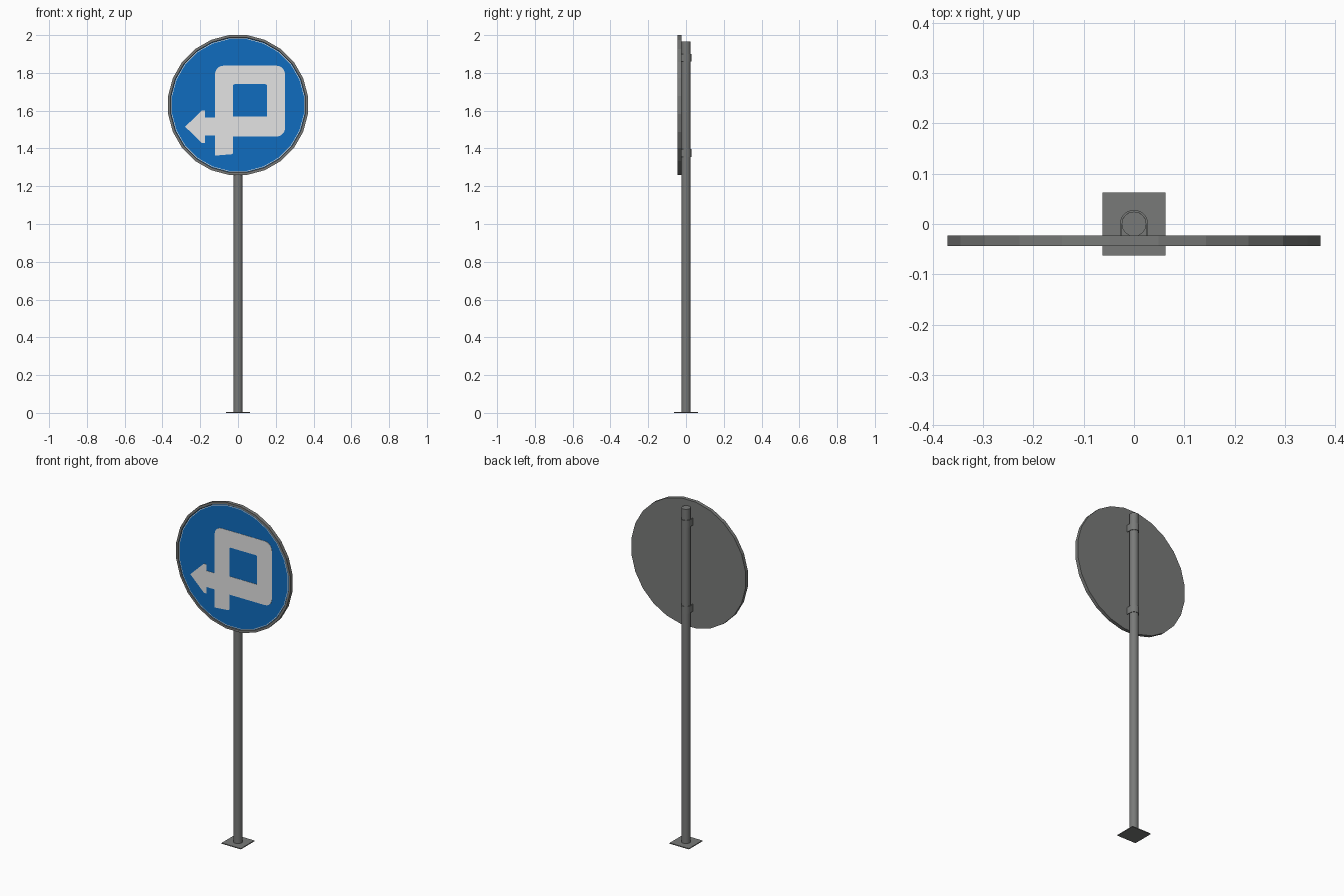
import bpy, bmesh, math

if "Cube" in bpy.data.objects:
    bpy.data.objects.remove(bpy.data.objects["Cube"])

def material(name, rgb):
    m = bpy.data.materials.new(name)
    m.diffuse_color = (*rgb, 1)
    m.use_nodes = True
    m.node_tree.nodes["Principled BSDF"].inputs["Base Color"].default_value = m.diffuse_color
    return m

STEEL = material("grey steel", (0.19, 0.195, 0.19))
BLUE = material("sign blue", (0.005, 0.15, 0.52))
WHITE = material("sign white", (0.77, 0.77, 0.77))

def finish(bm, name, mats):
    bmesh.ops.recalc_face_normals(bm, faces=bm.faces)
    me = bpy.data.meshes.new(name)
    bm.to_mesh(me)
    bm.free()
    for m in mats:
        me.materials.append(m)
    ob = bpy.data.objects.new(name, me)
    bpy.context.collection.objects.link(ob)
    return ob

def smooth(ob):
    bpy.ops.object.select_all(action='DESELECT')
    ob.select_set(True)
    bpy.context.view_layer.objects.active = ob
    bpy.ops.object.shade_smooth_by_angle(angle=math.radians(35))

CZ, SIDES = 1.63, 24

# Round sign panel: lathe of (radius, y, material of the band leading to it)
def sign_panel():
    profile = [(0.37, -0.023, 0), (0.37, -0.044, 0), (0.357, -0.044, 0),
               (0.355, -0.041, 0), (0.352, -0.041, 0), (0.349, -0.041, 2)]
    bm = bmesh.new()
    rings = []
    for r, y, _ in profile:
        r /= math.cos(math.pi / SIDES)
        angles = [(i + 0.5) * math.tau / SIDES for i in range(SIDES)]
        rings.append([bm.verts.new((r * math.cos(a), y, CZ + r * math.sin(a))) for a in angles])
    for k in range(1, len(rings)):
        a, b = rings[k - 1], rings[k]
        # the thin band outside the white line is blue
        mat = 1 if k == 4 else profile[k][2]
        for i in range(SIDES):
            j = (i + 1) % SIDES
            bm.faces.new((a[i], a[j], b[j], b[i])).material_index = mat
    bm.faces.new(rings[0])
    bm.faces.new(rings[-1]).material_index = 1
    return finish(bm, "sign_panel", [STEEL, BLUE, WHITE])

sign_panel()

# Arrow symbol: outline with rounded corners and a square hole, as a thin plate
def rounded(points):
    out = []
    n = len(points)
    for i, (x, z, r) in enumerate(points):
        if r == 0:
            out.append((x, z))
            continue
        ends = []
        for q in (points[i - 1], points[(i + 1) % n]):
            d = math.hypot(q[0] - x, q[1] - z)
            ends.append((x + (q[0] - x) * r / d, z + (q[1] - z) * r / d))
        (ax, az), (bx, bz) = ends
        cx, cz = ax + bx - x, az + bz - z
        for k in range(6):
            t = k / 5 * math.pi / 2
            s, c = math.sin(t), math.cos(t)
            out.append((cx + (ax - cx) * c + (bx - cx) * s, cz + (az - cz) * c + (bz - cz) * s))
    return out

outline = [(-0.122, 1.838, 0.045), (0.249, 1.838, 0.045), (0.249, 1.463, 0.045),
           (-0.026, 1.463, 0), (-0.026, 1.37, 0.01), (-0.122, 1.362, 0),
           (-0.122, 1.468, 0), (-0.175, 1.468, 0), (-0.175, 1.43, 0), (-0.192, 1.43, 0),
           (-0.28, 1.515, 0),
           (-0.192, 1.60, 0), (-0.175, 1.60, 0), (-0.175, 1.563, 0), (-0.122, 1.563, 0)]
hole = [(-0.026, 1.74, 0.008), (0.153, 1.74, 0.008), (0.153, 1.57, 0), (-0.026, 1.57, 0)]

cu = bpy.data.curves.new("symbol_outline", 'CURVE')
cu.dimensions, cu.fill_mode, cu.extrude = '2D', 'BOTH', 0.0008
for pts in (rounded(outline), rounded(hole)):
    sp = cu.splines.new('POLY')
    sp.points.add(len(pts) - 1)
    for p, (x, z) in zip(sp.points, pts):
        p.co = (x, z, 0, 1)
    sp.use_cyclic_u = True
tmp = bpy.data.objects.new("symbol_outline", cu)
bpy.context.collection.objects.link(tmp)
me = bpy.data.meshes.new_from_object(tmp.evaluated_get(bpy.context.evaluated_depsgraph_get()))
bpy.data.objects.remove(tmp)
me.materials.clear()
me.materials.append(WHITE)
symbol = bpy.data.objects.new("arrow_symbol", me)
symbol.rotation_euler = (math.pi / 2, 0, 0)
symbol.location.y = -0.0416
bpy.context.collection.objects.link(symbol)

# Pole
bm = bmesh.new()
bmesh.ops.create_cone(bm, cap_ends=True, segments=20, radius1=0.0245, radius2=0.0245, depth=1.963)
bmesh.ops.translate(bm, verts=bm.verts, vec=(0, 0, 1.963 / 2 + 0.002))
smooth(finish(bm, "pole", [STEEL]))

# Base plate
bm = bmesh.new()
bmesh.ops.create_cube(bm, size=1)
bmesh.ops.scale(bm, verts=bm.verts, vec=(0.125, 0.125, 0.005))
bmesh.ops.translate(bm, verts=bm.verts, vec=(0, 0, 0.0025))
finish(bm, "base_plate", [STEEL])

# U-shaped straps that hold the panel to the pole
def strap(name, z, h=0.042):
    def u(r):
        arc = [(r * math.cos(i * math.pi / 12), r * math.sin(i * math.pi / 12)) for i in range(13)]
        return [(r, -0.0235)] + arc + [(-r, -0.0235)]
    path = u(0.028) + u(0.0245)[::-1]
    n = len(path)
    bm = bmesh.new()
    lo, hi = [[bm.verts.new((x, y, z + s * h / 2)) for x, y in path] for s in (-1, 1)]
    for i in range(n):
        j = (i + 1) % n
        bm.faces.new((lo[i], lo[j], hi[j], hi[i]))
    for i in range(n // 2 - 1):
        for ring in (lo, hi):
            bm.faces.new((ring[i], ring[i + 1], ring[n - 2 - i], ring[n - 1 - i]))
    smooth(finish(bm, name, [STEEL]))

strap("upper_strap", 1.88)
strap("lower_strap", 1.375)
